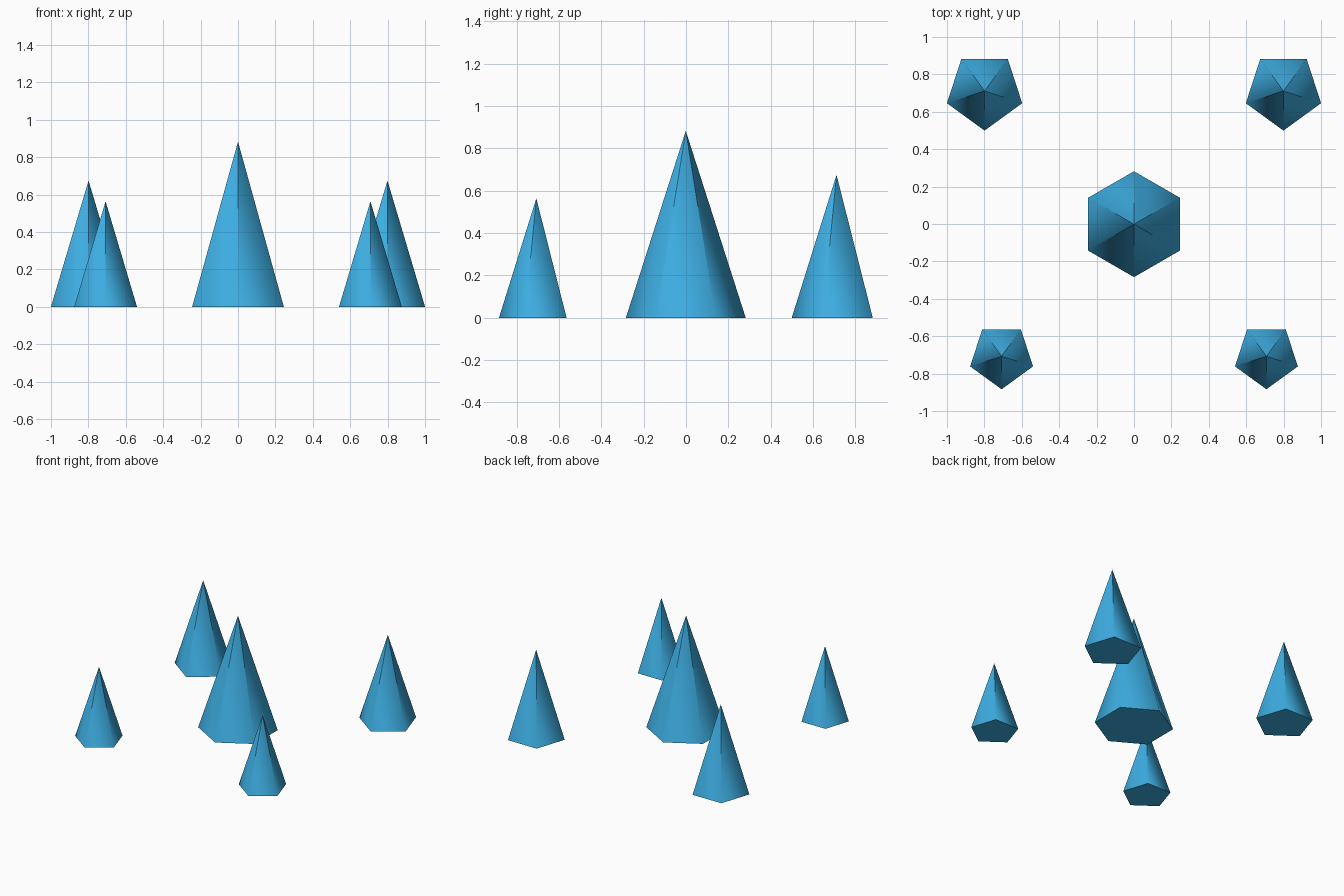
import bpy
from math import sin, cos, pi
from mathutils import Vector

if "Cube" in bpy.data.objects:
    bpy.data.objects.remove(bpy.data.objects["Cube"])

blue = bpy.data.materials.new("sky_blue")
blue.diffuse_color = (0.047, 0.42, 0.76, 1.0)
blue.use_nodes = True
blue.node_tree.nodes["Principled BSDF"].inputs["Base Color"].default_value = blue.diffuse_color


def spike(name, x, y, radius, height, sides):
    """Low-poly cone with one corner to the front and softly shaded sides."""
    angles = [2 * pi * i / sides for i in range(sides)]
    verts = [(radius * sin(a), -radius * cos(a), 0) for a in angles]
    verts.append((0, 0, height))
    faces = [(i, (i + 1) % sides, sides) for i in range(sides)]
    faces.append(tuple(reversed(range(sides))))
    mesh = bpy.data.meshes.new(name)
    mesh.from_pydata(verts, [], faces)
    mesh.materials.append(blue)
    for p in mesh.polygons:
        p.use_smooth = p.index < sides

    # Sides blend round the base; each face keeps its own normal at the tip
    def side_normal(i):
        a = 2 * pi * i / sides
        return Vector((sin(a), -cos(a), radius / height)).normalized()

    normals = []
    for i in range(sides):
        normals += [side_normal(i), side_normal(i + 1), side_normal(i + 1)]
    normals += [Vector((0, 0, -1))] * sides
    mesh.normals_split_custom_set(normals)

    obj = bpy.data.objects.new(name, mesh)
    obj.location = (x, y, 0)
    bpy.context.collection.objects.link(obj)


# Tall middle spike with six sides
spike("center_spike", 0, -0.001, 0.283, 0.883, 6)

# Mirrored pairs of five-sided spikes
for side, s in (("left", -1), ("right", 1)):
    spike("back_spike_" + side, s * 0.799, 0.711, 0.2115, 0.675, 5)
    spike("front_spike_" + side, s * 0.708, -0.707, 0.1765, 0.564, 5)
